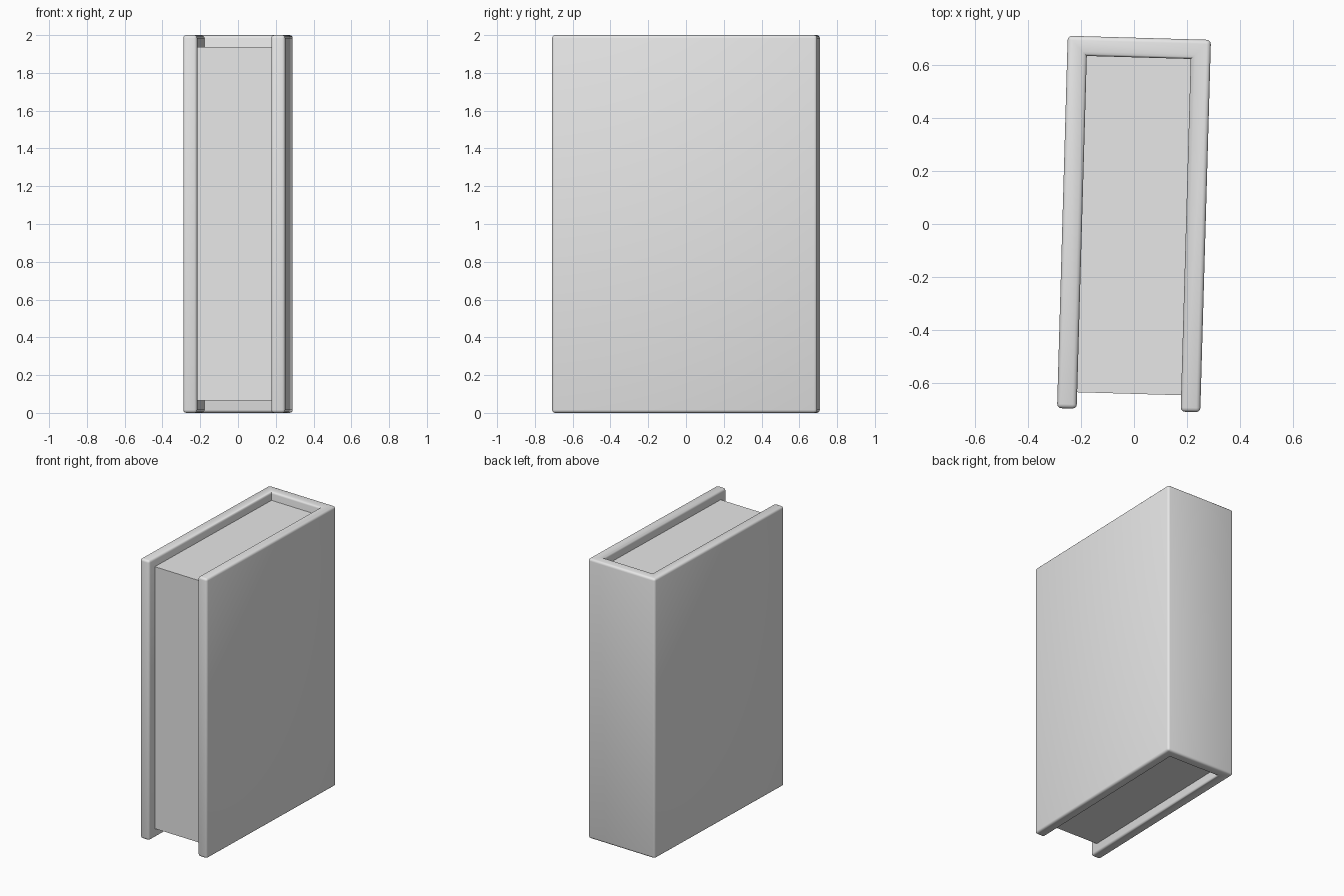
import bpy, bmesh, math

cube = bpy.data.objects.get("Cube")
if cube:
    bpy.data.objects.remove(cube, do_unlink=True)

HALF_W, HALF_D, HEIGHT, BOARD = 0.27, 0.702, 2.0, 0.074
TILT = math.radians(-1.64)

grey = bpy.data.materials.new("plain grey")
grey.use_nodes = True
grey.diffuse_color = (0.8, 0.8, 0.8, 1)
grey.node_tree.nodes["Principled BSDF"].inputs["Base Color"].default_value = (0.8, 0.8, 0.8, 1)


def prism(name, outline, bottom, top, bevel=0, keep_sharp=()):
    """Extrude an outline upward, rounding every edge except those at keep_sharp corners."""
    bm = bmesh.new()
    base = bm.faces.new([bm.verts.new((x, y, bottom)) for x, y in outline])
    grown = bmesh.ops.extrude_face_region(bm, geom=[base])["geom"]
    bmesh.ops.translate(bm, vec=(0, 0, top - bottom),
                        verts=[g for g in grown if isinstance(g, bmesh.types.BMVert)])
    bmesh.ops.recalc_face_normals(bm, faces=bm.faces)
    if bevel:
        def sharp(e):
            a, b = (v.co for v in e.verts)
            upright = abs(a.z - b.z) > 0.5
            return upright and any(math.dist(a.xy, c) < 0.001 for c in keep_sharp)
        bmesh.ops.bevel(bm, geom=[e for e in bm.edges if not sharp(e)], offset=bevel,
                        segments=3, profile=0.5, affect='EDGES', clamp_overlap=True)
    mesh = bpy.data.meshes.new(name)
    bm.to_mesh(mesh)
    bm.free()
    mesh.materials.append(grey)
    obj = bpy.data.objects.new(name, mesh)
    obj.rotation_euler.z = TILT
    bpy.context.collection.objects.link(obj)
    return obj


# Cover: two boards joined by the spine at the back
inner_w, inner_y = HALF_W - BOARD, HALF_D - BOARD
corners = [(inner_w, inner_y), (-inner_w, inner_y)]
cover = prism("cover", [(-HALF_W, -HALF_D), (-HALF_W, HALF_D), (HALF_W, HALF_D), (HALF_W, -HALF_D),
                        (inner_w, -HALF_D)] + corners + [(-inner_w, -HALF_D)],
              0, HEIGHT, 0.016, corners)
bpy.ops.object.select_all(action='DESELECT')
cover.select_set(True)
bpy.context.view_layer.objects.active = cover
bpy.ops.object.shade_smooth_by_angle(angle=math.radians(35))

# Page block: set back from the cover edges on three sides
page_w, page_back = inner_w + 0.004, inner_y + 0.004
prism("page_block", [(-page_w, -0.64), (page_w, -0.64), (page_w, page_back), (-page_w, page_back)],
      0.065, HEIGHT - 0.062)
